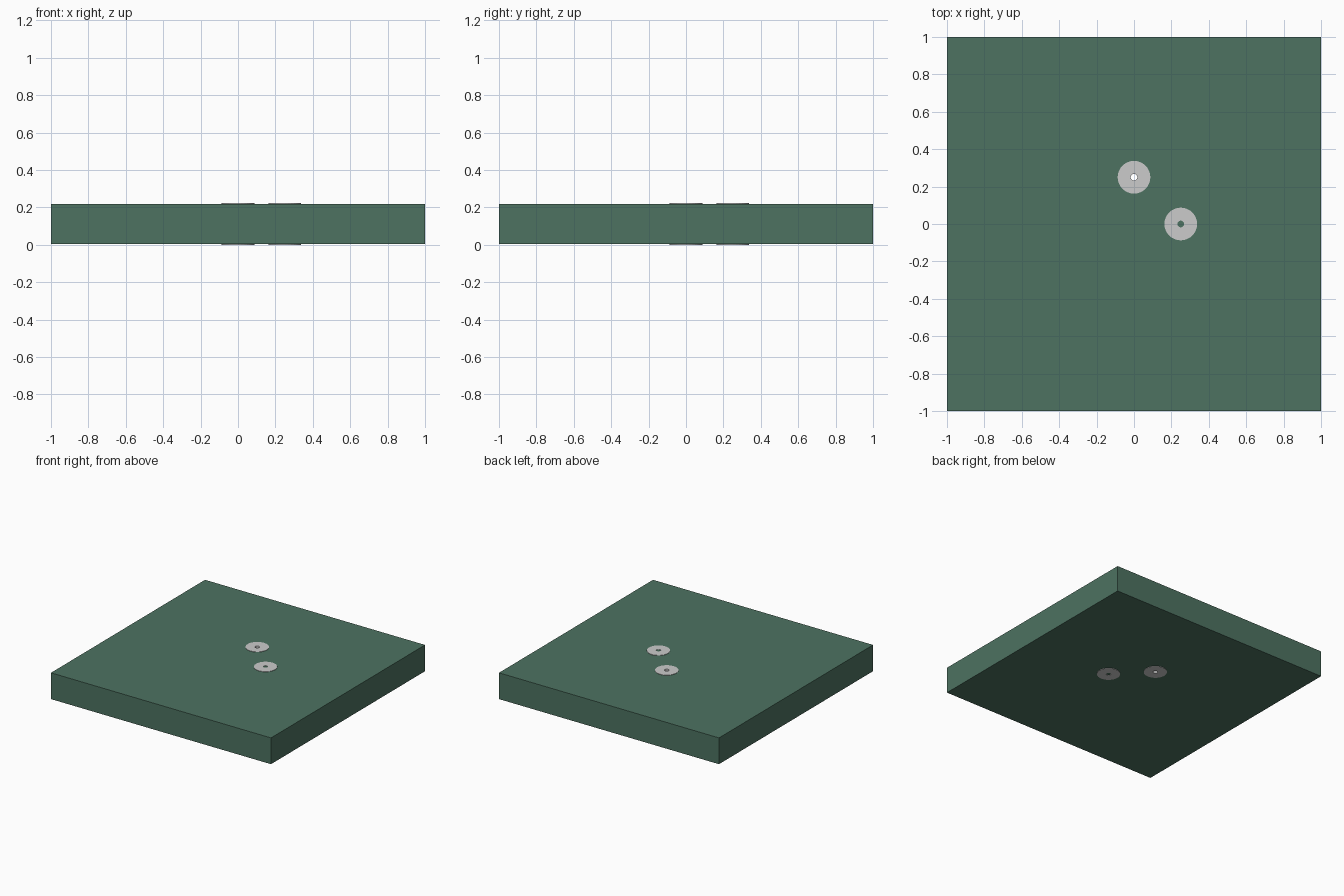
import bpy, bmesh, math

if "Cube" in bpy.data.objects:
    bpy.data.objects.remove(bpy.data.objects["Cube"])

H, T = 0.222, 0.003          # overall height, copper thickness
R_PAD, R_HOLE, R_DRILL = 0.0875, 0.018, 0.022

green = bpy.data.materials.new("board_green")
green.diffuse_color = (0.075, 0.17, 0.12, 1)
green.use_nodes = True
green.node_tree.nodes["Principled BSDF"].inputs["Base Color"].default_value = green.diffuse_color


def lathe(name, profile, x, y, sides=32):
    """Sweep a closed (radius, z) profile round a vertical axis at x, y."""
    bm = bmesh.new()
    rings = []
    for i in range(sides):
        a = 2 * math.pi * i / sides
        rings.append([bm.verts.new((r * math.cos(a), r * math.sin(a), z)) for r, z in profile])
    n = len(profile)
    for i in range(sides):
        p, q = rings[i], rings[(i + 1) % sides]
        for j in range(n):
            k = (j + 1) % n
            bm.faces.new((p[j], q[j], q[k], p[k]))
    bmesh.ops.recalc_face_normals(bm, faces=bm.faces)
    me = bpy.data.meshes.new(name)
    bm.to_mesh(me)
    bm.free()
    ob = bpy.data.objects.new(name, me)
    ob.location = (x, y, 0)
    bpy.context.collection.objects.link(ob)
    return ob


# Board slab
bpy.ops.mesh.primitive_cube_add(size=1, location=(0, 0, H / 2))
board = bpy.context.object
board.name = "board"
board.scale = (2, 2, H - 2 * T)
bpy.ops.object.transform_apply(location=False, rotation=False, scale=True)
board.data.materials.append(green)

# Drill the open hole
bpy.ops.mesh.primitive_cylinder_add(vertices=32, radius=R_DRILL, depth=1, location=(0, 0.25, H / 2))
drill = bpy.context.object
drill.name = "drill_cutter"
cut = board.modifiers.new("drill", "BOOLEAN")
cut.operation = "DIFFERENCE"
cut.solver = "EXACT"
cut.object = drill
bpy.context.view_layer.objects.active = board
bpy.ops.object.modifier_apply(modifier=cut.name)
bpy.data.objects.remove(drill, do_unlink=True)

# Plated open hole: two flanges joined by a barrel
lathe("plated_through_hole",
      [(R_HOLE, 0), (R_PAD, 0), (R_PAD, T), (R_DRILL, T),
       (R_DRILL, H - T), (R_PAD, H - T), (R_PAD, H), (R_HOLE, H)], 0, 0.25)

# Undrilled pad: a flat ring on each face
for name, z in (("bottom_pad_ring", 0), ("top_pad_ring", H - T)):
    lathe(name, [(R_HOLE, z), (R_PAD, z), (R_PAD, z + T), (R_HOLE, z + T)], 0.25, 0)
